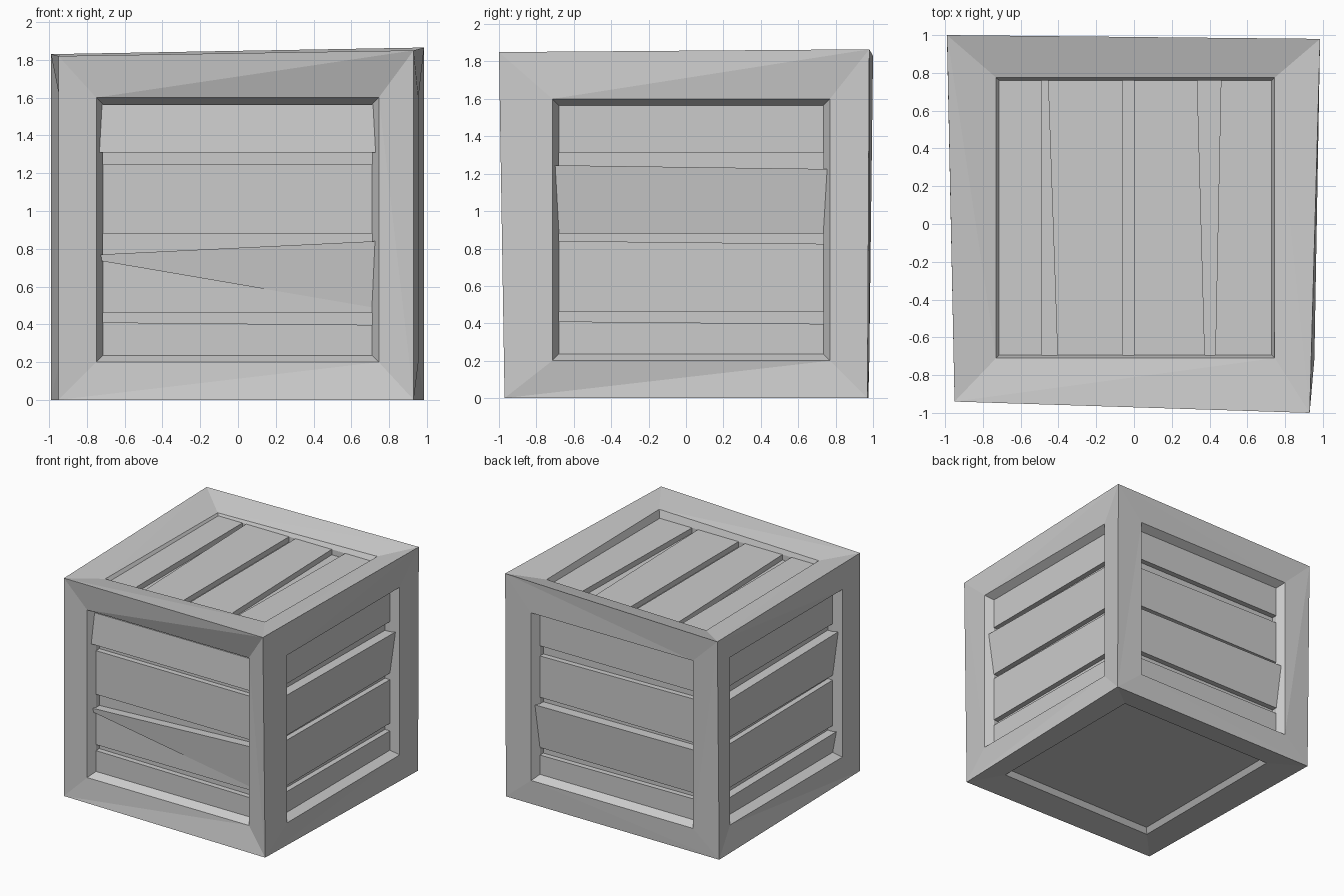
import bpy, bmesh

if "Cube" in bpy.data.objects:
    bpy.data.objects.remove(bpy.data.objects["Cube"])

# Eight uneven outer corners of the crate, keyed by side signs (x, y, z)
CORNERS = {
    (-1, -1, -1): (-0.95, -0.94, 0), (1, -1, -1): (0.93, -0.97, 0),
    (1, 1, -1): (0.985, 0.97, 0), (-1, 1, -1): (-0.99, 0.975, 0),
    (-1, -1, 1): (-0.95, -0.94, 1.82), (1, -1, 1): (0.93, -1.0, 1.85),
    (1, 1, 1): (0.985, 0.98, 1.865), (-1, 1, 1): (-0.99, 1.0, 1.83),
}
SIGNS = [(-1, -1), (1, -1), (1, 1), (-1, 1)]
FLUSH = 0.065   # depth of the plank fronts behind the window rim
GROOVE = 0.045  # depth of the gaps between planks

# Each side: mapping (u, v, depth) -> xyz, corner key, window rect, inset, plank depth
SIDES = {
    "front": (lambda u, v, d: (u, -0.92 + d, v), lambda a, b: (a, -1, b),
              (-0.75, 0.745, 0.2, 1.6), 0.036, FLUSH),
    "back": (lambda u, v, d: (u, 0.98 - d, v), lambda a, b: (a, 1, b),
             (-0.75, 0.745, 0.2, 1.6), 0.036, FLUSH),
    "right": (lambda u, v, d: (0.955 - d, u, v), lambda a, b: (1, a, b),
              (-0.715, 0.77, 0.2, 1.6), 0.036, FLUSH),
    "left": (lambda u, v, d: (-0.945 + d, u, v), lambda a, b: (-1, a, b),
             (-0.715, 0.77, 0.2, 1.6), 0.036, FLUSH),
    "top": (lambda u, v, d: (u, v, 1.785 - d), lambda a, b: (a, b, 1),
            (-0.73, 0.745, -0.71, 0.775), 0.016, 0.03),
    "bottom": (lambda u, v, d: (u, v, 0.02 + d), lambda a, b: (a, b, -1),
               (-0.73, 0.745, -0.71, 0.775), 0.03, 0.04),
}
TOP_RIM = (0.0, -0.035, -0.015, 0.015)  # tilt of the top window rim


def finish(bm, name):
    bmesh.ops.recalc_face_normals(bm, faces=bm.faces)
    mesh = bpy.data.meshes.new(name)
    bm.to_mesh(mesh)
    bm.free()
    bpy.context.collection.objects.link(bpy.data.objects.new(name, mesh))


def rect(u0, u1, v0, v1, inset=0.0):
    u0, u1, v0, v1 = u0 + inset, u1 - inset, v0 + inset, v1 - inset
    return [(u0, v0), (u1, v0), (u1, v1), (u0, v1)]


# Crate body: mitred frame, sloping window walls and recessed panel on all sides
bm = bmesh.new()
corner = {k: bm.verts.new(p) for k, p in CORNERS.items()}
for side, (place, key, window, inset, depth) in SIDES.items():
    tilt = TOP_RIM if side == "top" else (0, 0, 0, 0)
    rings = [[corner[key(a, b)] for a, b in SIGNS],
             [bm.verts.new(place(u, v, t)) for (u, v), t in zip(rect(*window), tilt)],
             [bm.verts.new(place(u, v, depth)) for u, v in rect(*window, inset)]]
    if side != "bottom":
        rings.append([bm.verts.new(place(u, v, depth + GROOVE))
                      for u, v in rect(*window, inset)])
    for i in range(4):
        j = (i + 1) % 4
        outer, rim = rings[:2]
        bm.faces.new((outer[i], outer[j], rim[j]))
        bm.faces.new((outer[i], rim[j], rim[i]))
        for r, s in zip(rings[1:], rings[2:]):
            bm.faces.new((r[i], r[j], s[j], s[i]))
    bm.faces.new(rings[-1])
finish(bm, "crate_frame")


def plank(name, side, quad, depths):
    """Slab with a possibly skewed front, standing on the side's panel."""
    place, base = SIDES[side][0], SIDES[side][4] + GROOVE
    bm = bmesh.new()
    front = [bm.verts.new(place(u, v, d)) for (u, v), d in zip(quad, depths)]
    back = [bm.verts.new(place(u, v, base + 0.003)) for u, v in quad]
    bm.faces.new(front)
    bm.faces.new(back[::-1])
    for i in range(4):
        j = (i + 1) % 4
        bm.faces.new((front[i], back[i], back[j], front[j]))
    finish(bm, name)


# Side planks: (low left, low right, high right, high left) heights
ROWS = [(0.236, 0.236, 0.397, 0.41), (0.46, 0.46, 0.825, 0.84),
        (0.88, 0.88, 1.225, 1.245), (1.31, 1.31, 1.564, 1.564)]
# Planks that have sprung outwards: (side, row) -> depth at bottom and top
LOOSE = {("front", 3): (0.03, 0.055), ("right", 2): (0.065, 0.028),
         ("back", 1): (0.065, 0.028), ("left", 2): (0.065, 0.028),
         ("left", 0): (0.065, 0.04)}
for side in ("front", "back", "right", "left"):
    w0, w1 = SIDES[side][2][:2]
    for n, (a, b, c, d) in enumerate(ROWS):
        if (side, n) == ("front", 1):
            continue
        if (side, n) == ("front", 2):
            c = d
        lo, hi = LOOSE.get((side, n), (FLUSH, FLUSH))
        e = [0.036 * x / FLUSH for x in (lo, hi)]
        quad = [(w0 + e[0], a), (w1 - e[0], b), (w1 - e[1], c), (w0 + e[1], d)]
        plank(f"{side}_plank_{n + 1}", side, quad, (lo, lo, hi, hi))

# Split front plank: flush lower wedge and raised upper wedge
plank("front_split_plank_lower", "front",
      [(-0.714, 0.46), (0.709, 0.46), (0.709, 0.49), (-0.714, 0.735)], [FLUSH] * 4)
plank("front_split_plank_upper", "front",
      [(-0.722, 0.735), (0.709, 0.49), (0.725, 0.84), (-0.725, 0.77)],
      (0.045, FLUSH, 0.035, 0.04))

# Top planks: x at front-left, front-right, back-right, back-left
for n, (a, b, c, d) in enumerate([(-0.714, -0.49, -0.49, -0.714),
                                  (-0.405, -0.06, -0.06, -0.455),
                                  (0.0, 0.375, 0.335, 0.0),
                                  (0.43, 0.729, 0.729, 0.46)]):
    plank(f"top_plank_{n + 1}", "top",
          [(a, -0.694), (b, -0.694), (c, 0.759), (d, 0.759)], [0.03] * 4)
